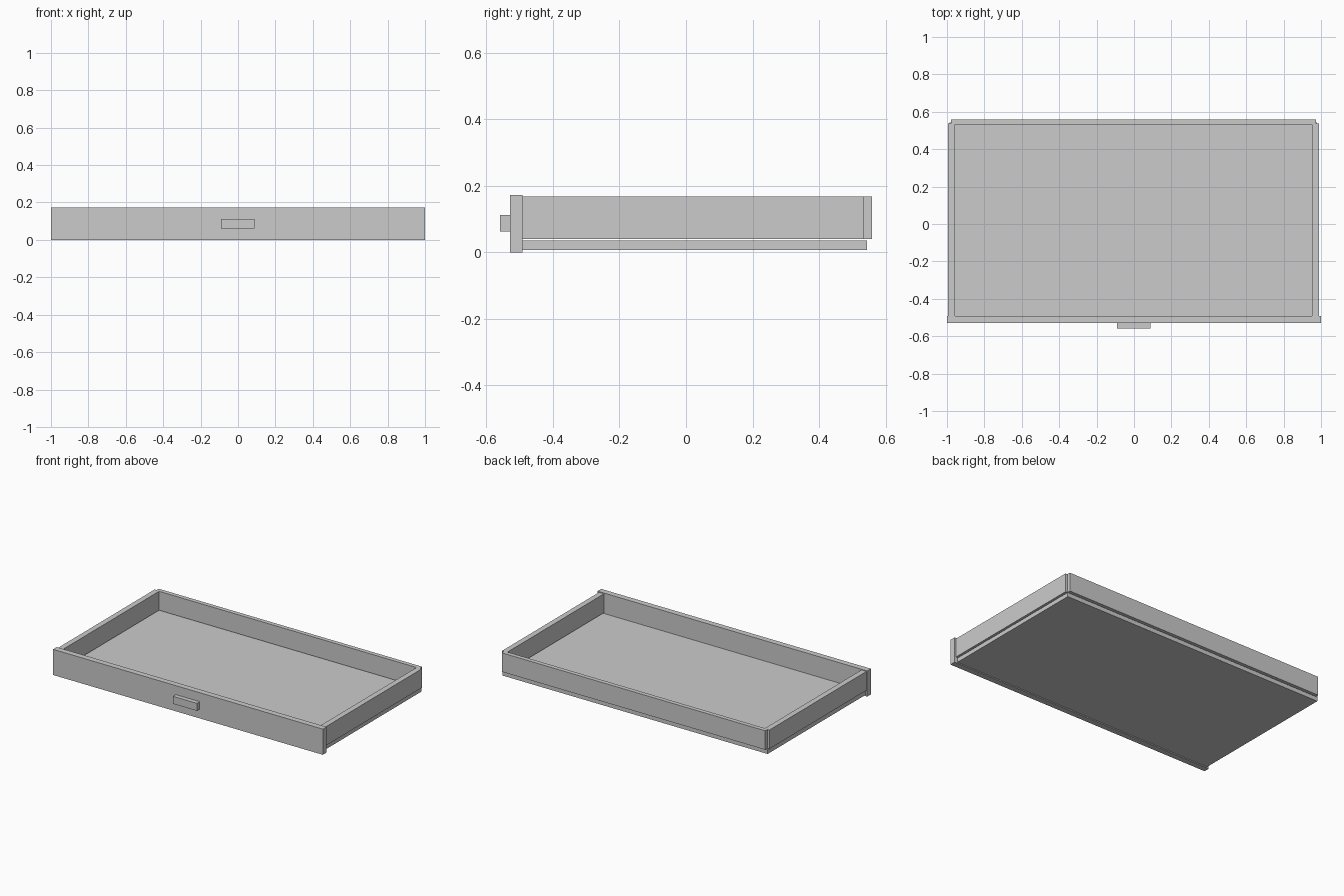
import bpy
import bmesh
from mathutils import Vector

if "Cube" in bpy.data.objects:
    bpy.data.objects.remove(bpy.data.objects["Cube"])


def box(name, x, y, z):
    """Axis-aligned box from (min, max) ranges."""
    lo, hi = Vector((x[0], y[0], z[0])), Vector((x[1], y[1], z[1]))
    bm = bmesh.new()
    bmesh.ops.create_cube(bm, size=1)
    bmesh.ops.scale(bm, vec=hi - lo, verts=bm.verts)
    mesh = bpy.data.meshes.new(name)
    bm.to_mesh(mesh)
    bm.free()
    obj = bpy.data.objects.new(name, mesh)
    obj.location = (lo + hi) / 2
    bpy.context.collection.objects.link(obj)
    return obj


WALL_Z = (0.04, 0.167)
FRONT_INNER = -0.491

# Front panel and its pull
box("front_panel", (-1.0, 1.0), (-0.53, FRONT_INNER), (0.0, 0.172))
box("handle", (-0.09, 0.087), (-0.56, -0.53), (0.062, 0.112))

# Side walls, the tray sits very slightly left of centre
box("left_wall", (-0.994, -0.957), (FRONT_INNER, 0.536), WALL_Z)
box("right_wall", (0.952, 0.989), (FRONT_INNER, 0.536), WALL_Z)

# Back wall overlaps the ends of the side walls
box("back_wall", (-0.979, 0.974), (0.531, 0.56), WALL_Z)

# Bottom board, with a thin gap below the walls
box("bottom_board", (-0.986, 0.978), (FRONT_INNER, 0.544), (0.007, 0.035))
